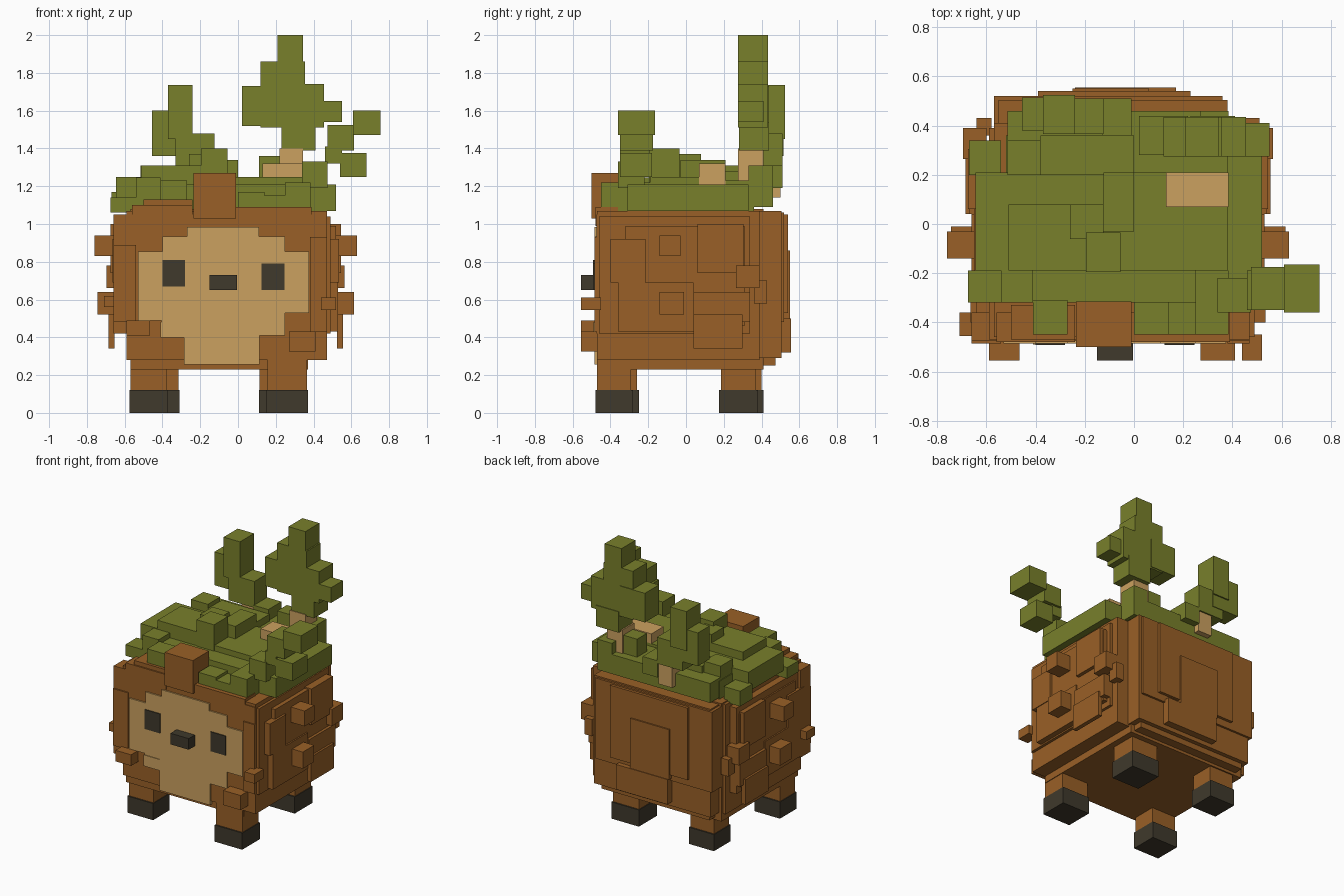
import bpy
import bmesh
from mathutils import Matrix, Vector

default_cube = bpy.data.objects.get("Cube")
if default_cube:
    bpy.data.objects.remove(default_cube, do_unlink=True)

UNIT = 0.01           # block sizes are given in hundredths
MIRROR_SUM = -13      # the body's middle plane lies slightly off centre


def material(name, colour):
    mat = bpy.data.materials.new(name)
    mat.use_nodes = True
    rgba = (*colour, 1)
    mat.diffuse_color = rgba
    shader = next(n for n in mat.node_tree.nodes if n.type == "BSDF_PRINCIPLED")
    shader.inputs["Base Color"].default_value = rgba
    shader.inputs["Roughness"].default_value = 1
    return mat


fur = material("brown fur", (.32, .117, .02))
moss = material("moss green", (.19, .215, .024))
tan = material("pale tan", (.6, .355, .115))
dark = material("dark hoof", (.05, .041, .025))


def box(name, mat, x, y, z):
    """Add one axis-aligned block from its ranges on each axis."""
    low, high = (Vector(corner) * UNIT for corner in zip(x, y, z))
    mesh = bpy.data.meshes.new(name)
    bm = bmesh.new()
    place = Matrix.Translation((low + high) / 2) @ Matrix.Diagonal((*(high - low), 1))
    bmesh.ops.create_cube(bm, size=1, matrix=place)
    bm.to_mesh(mesh)
    bm.free()
    mesh.materials.append(mat)
    obj = bpy.data.objects.new(name, mesh)
    bpy.context.scene.collection.objects.link(obj)
    return obj


def pair(name, mat, x, y, z):
    """Add a block on the left side and its mirror on the right side."""
    box("left_" + name, mat, x, y, z)
    box("right_" + name, mat, (MIRROR_SUM - x[1], MIRROR_SUM - x[0]), y, z)


def leg(name, x, y):
    """Add a hoof and the slightly narrower leg above it."""
    box(name + "_hoof", dark, x, y, (0, 12))
    box(name + "_leg", fur, (x[0] + .5, x[1] - .5), (y[0] + 1, y[1] - 1), (10, 30))


# Legs and hooves
leg("front_right", x=(-57.5, -37), y=(-44, -25))
leg("front_left", x=(15, 37), y=(-48, -28))
leg("back_right", x=(-51, -31), y=(22, 41))
leg("back_left", x=(11, 33), y=(17.5, 38))

# Body core, stepped in at the bottom and at the back corners
box("belly", fur, x=(-57, 37), y=(-46, 41), z=(23, 108))
box("lower_body", fur, x=(-59, 47), y=(-47, 39), z=(28, 107))
box("middle_body", fur, x=(-64, 49), y=(-46, 34), z=(42, 104))
box("front_body", fur, x=(-66, 47), y=(-47.5, -36), z=(42, 105))
box("rump_base", fur, x=(-52, 34), y=(0, 47.5), z=(25, 107))
box("rump", fur, x=(-55, 38), y=(0, 50.5), z=(29, 107))

# Back fur plates
box("back_plate_wide", fur, x=(-57, 36), y=(40, 52), z=(48, 106))
box("back_plate_middle", fur, x=(-39, 23), y=(50, 54), z=(53, 105))
box("back_plate_low", fur, x=(-24, 17), y=(50, 55.5), z=(32, 50))
box("back_plate_inner", fur, x=(-25, 6), y=(50, 55), z=(50, 86))

# Side fur plates and nubs
pair("side_plate", fur, x=(45, 52), y=(-32, 31), z=(46, 99))
pair("side_plate_front", fur, x=(45, 53.5), y=(-40, -21.5), z=(69, 92))
pair("side_plate_front_low", fur, x=(45, 53), y=(-36, 4), z=(43, 69))
pair("side_plate_high", fur, x=(45, 54.5), y=(6, 30.5), z=(74, 100))
pair("side_plate_low", fur, x=(45, 54), y=(4, 34), z=(48, 64))
pair("side_flap_low", fur, x=(52.5, 55.5), y=(4, 30), z=(34, 52))
pair("side_nub_back", fur, x=(47, 56.5), y=(26.5, 39), z=(66, 78))
pair("corner_nub", fur, x=(45, 51), y=(36, 43), z=(58, 70))
pair("side_nub_high", fur, x=(50, 63), y=(-14, -3), z=(83, 94))
pair("side_nub_low", fur, x=(50, 61.5), y=(-14, -1), z=(52, 64))
box("right_cheek_nub", fur, x=(-71, -60), y=(-45.5, -36), z=(56, 62))

# Front fur around the face
box("right_mane", fur, x=(-66, -54), y=(-48.5, -40), z=(48, 89))
box("left_mane", fur, x=(38, 47), y=(-48.5, -40), z=(43, 93))
box("brow_right", fur, x=(-56, -24), y=(-48, -36), z=(99, 110))
box("brow_left", fur, x=(-1, 39), y=(-48, -36), z=(99, 109))
box("crown_right", fur, x=(-50, -24), y=(-47, -33), z=(106, 113))
box("forelock", fur, x=(-23.5, -1), y=(-50, -31.5), z=(103, 127))
box("left_chin_nub", fur, x=(27, 41), y=(-55.5, -45), z=(32.5, 43))
box("left_cheek_nub", fur, x=(44, 52), y=(-55.5, -45), z=(54.5, 61))
box("right_chin_nub", fur, x=(-59, -46.5), y=(-55.5, -45), z=(41, 49))

# Face, built from bands that meet edge to edge
FACE_DEPTH = (-48.5, -45)
box("face", tan, x=(-53, 37.5), y=FACE_DEPTH, z=(53, 85.5))
box("face_cheeks", tan, x=(-53, 25), y=FACE_DEPTH, z=(49, 53))
box("face_jaw", tan, x=(-40.5, 25), y=FACE_DEPTH, z=(41, 49))
box("face_brow", tan, x=(-40, 25), y=FACE_DEPTH, z=(85.5, 93.5))
box("face_top", tan, x=(-27, 11), y=FACE_DEPTH, z=(93.5, 98.5))
box("chin", tan, x=(-28.5, 11.5), y=FACE_DEPTH, z=(25.5, 41))
box("chin_tuft", tan, x=(-41, -28.5), y=(-49, -45), z=(40, 48))
box("right_eye", dark, x=(-40, -28), y=(-49.2, -48.4), z=(67, 81))
box("left_eye", dark, x=(12.5, 24.5), y=(-49.2, -48.4), z=(65, 79))
box("nose", dark, x=(-15, -.5), y=(-55.5, -48), z=(65, 73))

# Moss blanket, low layers first
box("moss_base", moss, x=(-52, 38), y=(-32, 36), z=(106, 121))
box("moss_left_side", moss, x=(36, 52), y=(-31, 33), z=(107, 121))
box("moss_right_side", moss, x=(-64.5, -50), y=(-19, 21), z=(111, 125))
box("moss_right_front", moss, x=(-67.5, -41), y=(-32, -19), z=(106, 114))
box("moss_right_front_top", moss, x=(-54, -41), y=(-32, -19), z=(113, 124.5))
box("moss_right_back", moss, x=(-67, -54), y=(20, 34), z=(106, 117))
box("moss_front_left", moss, x=(25, 38.5), y=(-45, -19), z=(106.5, 122))
box("moss_front_middle", moss, x=(0, 14), y=(-45, -31), z=(109, 117))
box("moss_front_inner", moss, x=(13, 26), y=(-45, -31), z=(109, 115))
box("moss_front_right", moss, x=(-41, -27), y=(-45, -31), z=(112, 123))
box("moss_rear", moss, x=(-51.5, 38), y=(20, 46), z=(109, 123))
box("moss_rear_left", moss, x=(27, 38.5), y=(33, 46), z=(109, 131))
box("moss_rear_right", moss, x=(-51.5, -38), y=(20, 34), z=(115, 131))
box("moss_rear_ridge", moss, x=(-38, 0), y=(20, 36), z=(115, 128))
box("moss_rear_knob", moss, x=(11, 22), y=(29, 40), z=(115, 136))
box("moss_middle", moss, x=(-52, 38), y=(-19, 21), z=(115, 125))
box("moss_ridge", moss, x=(-51, -12.5), y=(-19, 8), z=(115, 131))
box("moss_ridge_back", moss, x=(-26, -12.5), y=(-6, 8), z=(120, 137))
box("moss_ridge_centre", moss, x=(-12.5, 0), y=(-3, 21), z=(115, 134))
box("moss_knob", moss, x=(-19.5, -5.5), y=(-19.5, -3.5), z=(115, 140))

# Tall bush at the back left
box("tall_bush_root", tan, x=(13, 38.5), y=(7, 21), z=(120, 132))
box("tall_bush_trunk", tan, x=(22, 34.5), y=(27.5, 41), z=(120, 140))
box("tall_bush_neck", moss, x=(23, 41), y=(28, 44), z=(139, 154))
box("tall_bush_right", moss, x=(2, 22), y=(28, 44), z=(152, 173))
box("tall_bush_core", moss, x=(12, 35.5), y=(27.5, 43.5), z=(151, 186))
box("tall_bush_left", moss, x=(34, 45.5), y=(27.5, 43.5), z=(151, 174))
box("tall_bush_tip_left", moss, x=(45, 55), y=(27.5, 41), z=(154, 165))
box("tall_bush_top", moss, x=(21, 34.5), y=(27.5, 43.5), z=(178, 200))

# Small bush at the back right
box("small_bush_trunk", tan, x=(-24, -13), y=(38, 50), z=(114, 131))
box("small_bush_low", moss, x=(-33, -12.5), y=(36.5, 51), z=(129, 148))
box("small_bush_step", moss, x=(-13, -1), y=(36, 51), z=(119, 131))
box("small_bush_right", moss, x=(-45.5, -24), y=(38, 51.5), z=(136, 160))
box("small_bush_top", moss, x=(-37, -24), y=(36.5, 52.5), z=(145, 173.5))

# Stepped sprig on the front left
box("sprig_base", moss, x=(34, 47.5), y=(-36, -22), z=(119, 133))
box("sprig_joint", moss, x=(46, 55), y=(-35, -19), z=(132, 141))
box("sprig_low", moss, x=(54, 68), y=(-35, -18), z=(125, 137.5))
box("sprig_middle", moss, x=(47.5, 61.5), y=(-35, -17.5), z=(139, 152.5))
box("sprig_tip", moss, x=(61, 75.5), y=(-36, -16.5), z=(147, 160))
